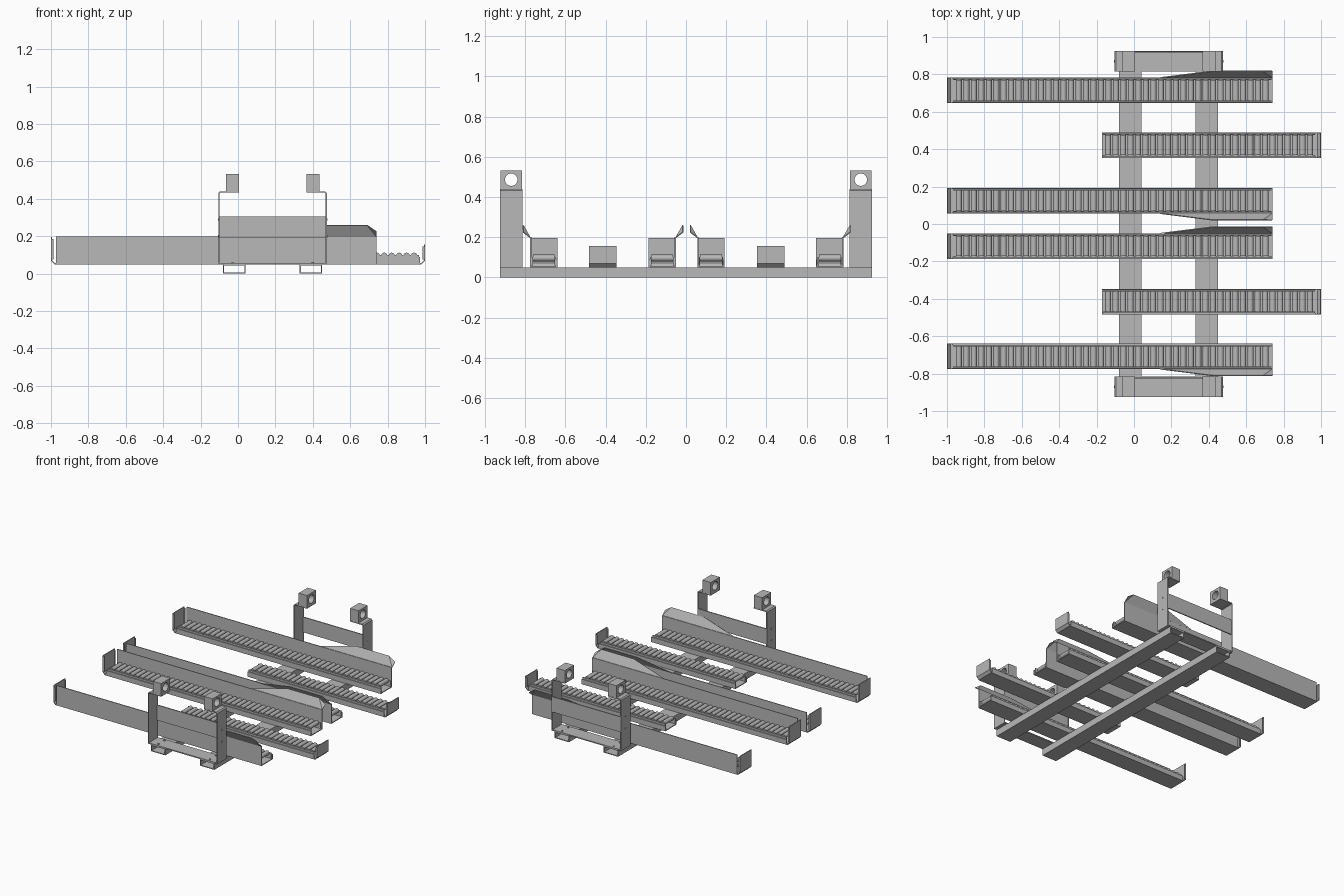
import bpy, bmesh, math
from mathutils import Matrix, Vector

cube = bpy.data.objects.get("Cube")
if cube:
    bpy.data.objects.remove(cube)

steel = bpy.data.materials.new("grey_steel")
steel.use_nodes = True
GREY = (0.48, 0.48, 0.48, 1)
steel.diffuse_color = GREY
steel.node_tree.nodes["Principled BSDF"].inputs["Base Color"].default_value = GREY

T = 0.006  # sheet thickness


def finish(name, bm, smooth=False):
    bmesh.ops.recalc_face_normals(bm, faces=bm.faces)
    mesh = bpy.data.meshes.new(name)
    bm.to_mesh(mesh)
    bm.free()
    mesh.materials.append(steel)
    obj = bpy.data.objects.new(name, mesh)
    bpy.context.collection.objects.link(obj)
    if smooth:
        bpy.ops.object.select_all(action='DESELECT')
        obj.select_set(True)
        bpy.context.view_layer.objects.active = obj
        bpy.ops.object.shade_smooth_by_angle(angle=math.radians(40))
    return obj


def extrude(name, profile, start, end, axis):
    """Extrude a closed 2D profile: (y, z) along x, or (x, z) along y."""
    bm = bmesh.new()
    place = (lambda a, b: (start, a, b)) if axis == 'x' else (lambda a, b: (a, start, b))
    face = bm.faces.new([bm.verts.new(place(a, b)) for a, b in profile])
    out = bmesh.ops.extrude_face_region(bm, geom=[face])
    shift = Vector((end - start, 0, 0) if axis == 'x' else (0, end - start, 0))
    bmesh.ops.translate(bm, vec=shift, verts=[g for g in out["geom"] if isinstance(g, bmesh.types.BMVert)])
    return finish(name, bm)


def box(name, x0, x1, y0, y1, z0, z1):
    return extrude(name, [(y0, z0), (y1, z0), (y1, z1), (y0, z1)], x0, x1, 'x')


def cylinders(name, centres, radius, depth, axis, sides=14):
    bm = bmesh.new()
    turn = Matrix.Rotation(math.pi / 2, 4, 'X' if axis == 'y' else 'Y') if axis != 'z' else Matrix()
    for c in centres:
        bmesh.ops.create_cone(bm, cap_ends=True, segments=sides, radius1=radius, radius2=radius,
                              depth=depth, matrix=Matrix.Translation(c) @ turn)
    return finish(name, bm, True)


# Hollow base tubes
for side, x0 in (("right", -0.08), ("left", 0.33)):
    x1 = x0 + 0.12
    box(side + "_tube_bottom", x0, x1, -0.925, 0.925, 0, T)
    box(side + "_tube_top", x0, x1, -0.925, 0.925, 0.05 - T, 0.05)
    box(side + "_tube_wall_a", x0, x0 + T, -0.925, 0.925, T, 0.05 - T)
    box(side + "_tube_wall_b", x1 - T, x1, -0.925, 0.925, T, 0.05 - T)


def end_plate(name, x_end, direction, y0, y1, top):
    """Upturned stop plate with a sloped foot and narrow side lips."""
    x = lambda d: x_end - direction * d
    extrude(name, [(x(0.04), 0.05), (x(0.018), 0.05), (x(0), 0.068), (x(0), top), (x(T), top),
                   (x(T), 0.071), (x(0.02), 0.056), (x(0.04), 0.056)], y0, y1, 'y')
    for lip, ya in (("a", y0), ("b", y1 - T)):
        box(name + "_lip_" + lip, x(0.013), x(T), ya, ya + T, 0.075, top - 0.01)


def roller_track(name, x0, x1, y, wall, stop):
    """Channel with rollers; wall is the side (+1/-1) of the tall wall, 0 for none."""
    w = 0.068
    high = 0.2 if wall else 0.088
    side = wall or 1
    profile = [(-w, 0.05), (w, 0.05), (w, high), (w - T, high), (w - T, 0.056),
               (T - w, 0.056), (T - w, 0.088), (-w, 0.088)]
    c0, c1 = (x0 + 0.027, x1) if stop < 0 else (x0, x1 - 0.027)
    extrude(name + "_channel", [(y + side * a, b) for a, b in profile], c0, c1, 'x')
    end_plate(name + "_stop", x0 if stop < 0 else x1, stop, y - w, y + w,
              0.195 if wall else 0.155)
    # Roller carrier strips
    for lab, s in (("a", -1), ("b", 1)):
        ys = y + s * 0.057
        box(f"{name}_strip_{lab}", c0 + 0.005, c1 - 0.005, ys - 0.003, ys + 0.003, 0.058, 0.1)
    pitch = 0.04
    n = int((c1 - c0 - 0.02) / pitch)
    start = (c0 + c1 - (n - 1) * pitch) / 2
    spots = [(start + i * pitch, y, 0.096) for i in range(n)]
    cylinders(name + "_rollers", spots, 0.0165, 0.108, 'y')
    # Flared guide on the tall wall
    if wall:
        ya, yb = y + wall * w, y + wall * (w + 0.035)
        bm = bmesh.new()
        v = [bm.verts.new(p) for p in ((0.14, ya, 0.198), (0.74, ya, 0.198), (0.74, yb, 0.225),
                                       (0.69, yb, 0.26), (0.42, yb, 0.26))]
        for tri in ((0, 1, 4), (1, 3, 4), (1, 2, 3)):
            bm.faces.new([v[i] for i in tri])
        guide = finish(name + "_flared_guide", bm)
        mod = guide.modifiers.new("thickness", 'SOLIDIFY')
        mod.thickness = 0.005
        mod.offset = 0


# Long and short roller tracks
for name, y, wall in (("rear_outer_track", 0.715, 1), ("rear_inner_track", 0.124, -1),
                      ("front_inner_track", -0.118, 1), ("front_outer_track", -0.708, -1)):
    roller_track(name, -1, 0.74, y, wall, -1)
for name, y in (("rear_short_track", 0.422), ("front_short_track", -0.415)):
    roller_track(name, -0.17, 1, y, 0, 1)


def clamp_half(name, x0, x1, y, up):
    """Half of a split bearing block with a round bore."""
    zc, r, h = 0.486, 0.031, 0.046
    arc = [(y + r * math.cos(a), zc + up * r * math.sin(a))
           for a in (math.pi * i / 12 for i in range(13))]
    profile = arc + [(y - 0.054, zc), (y - 0.054, zc + up * h), (y + 0.054, zc + up * h), (y + 0.054, zc)]
    extrude(name, profile, x0, x1, 'x')


# End frames with posts, cross plates and bearing blocks
for end, y in (("front", -0.87), ("rear", 0.87)):
    y0, y1 = y - 0.055, y + 0.055
    box(end + "_frame_base", -0.105, 0.475, y0, y1, 0.05, 0.058)
    box(end + "_cross_plate", -0.098, 0.468, y1 - 0.01, y1 - 0.002, 0.19, 0.305)
    for side, x, d in (("right", -0.105, 1), ("left", 0.475, -1)):
        label = f"{end}_{side}"
        bracket = [(0, 0.055), (0, 0.432), (0.008, 0.44), (0.11, 0.44), (0.11, 0.433),
                   (0.011, 0.433), (0.007, 0.429), (0.007, 0.055)]
        extrude(label + "_post", [(x + d * a, b) for a, b in bracket], y0, y1, 'y')
        xa, xb = x + d * 0.04, x + d * 0.11
        clamp_half(label + "_bearing_lower", xa, xb, y, -1)
        clamp_half(label + "_bearing_upper", xa, xb, y, 1)
        cylinders(label + "_post_bolts", [(x, y, 0.2), (x, y, 0.29)], 0.006, 0.006, 'x', 10)
        cylinders(label + "_base_bolts", [(x + d * 0.075, y + s * 0.035, 0.06) for s in (-1, 1)],
                  0.006, 0.006, 'z', 10)
